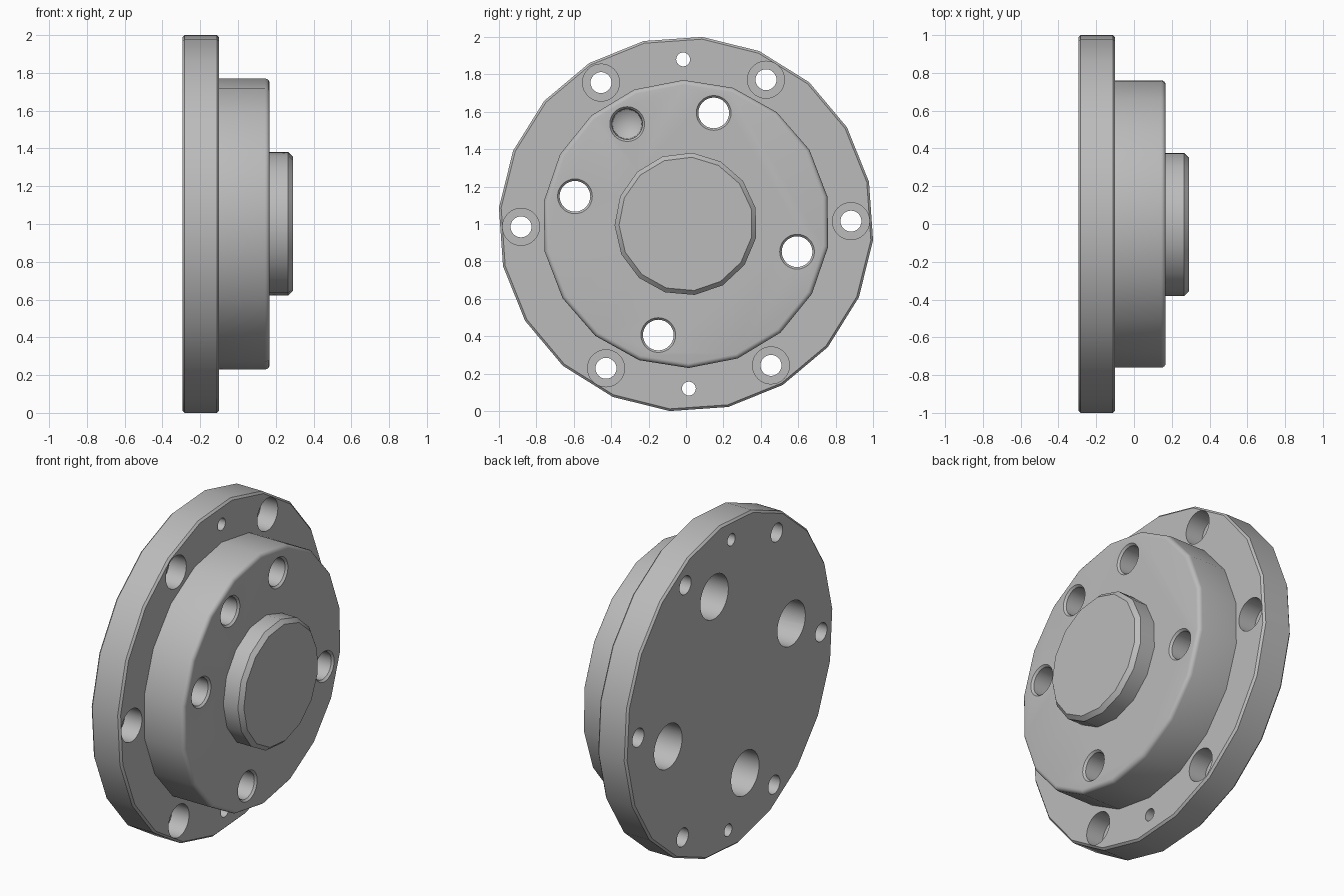
import bpy
import bmesh
from math import cos, sin, radians, pi

if "Cube" in bpy.data.objects:
    bpy.data.objects.remove(bpy.data.objects["Cube"])

steel = bpy.data.materials.new("plain grey metal")
steel.use_nodes = True
grey = (0.5, 0.5, 0.5, 1)
steel.diffuse_color = grey
steel.node_tree.nodes["Principled BSDF"].inputs["Base Color"].default_value = grey


def lathe(bm, profile, sides, phase=0, cy=0, cz=1):
    """Closed solid turned about an axis along x; profile is (x, radius) pairs."""
    rings = []
    for x, r in profile:
        if r == 0:
            rings.append([bm.verts.new((x, cy, cz))])
            continue
        angles = [radians(phase) + 2 * pi * i / sides for i in range(sides)]
        rings.append([bm.verts.new((x, cy + r * cos(a), cz + r * sin(a))) for a in angles])
    for a, b in zip(rings, rings[1:]):
        for i in range(sides):
            j = (i + 1) % sides
            if len(a) == 1:
                bm.faces.new((a[0], b[j], b[i]))
            elif len(b) == 1:
                bm.faces.new((a[i], a[j], b[0]))
            else:
                bm.faces.new((a[i], a[j], b[j], b[i]))
    for ring in (rings[0], rings[-1]):
        if len(ring) > 1:
            bm.faces.new(ring)


def make_object(name, bm):
    bmesh.ops.recalc_face_normals(bm, faces=bm.faces[:])
    mesh = bpy.data.meshes.new(name)
    bm.to_mesh(mesh)
    bm.free()
    mesh.materials.append(steel)
    obj = bpy.data.objects.new(name, mesh)
    bpy.context.collection.objects.link(obj)
    return obj


def turned(name, profile, sides, phase):
    bm = bmesh.new()
    lathe(bm, profile, sides, phase)
    return make_object(name, bm)


def combine(target, tool, operation):
    mod = target.modifiers.new(operation, "BOOLEAN")
    mod.operation = operation
    mod.solver = "EXACT"
    mod.object = tool
    bpy.ops.object.modifier_apply(modifier=mod.name)
    bpy.data.objects.remove(tool)


# Positions along the axis
back, step, face, tip = -0.295, -0.10, 0.168, 0.29

# Flange, boss and hub
flange = turned("flanged_hub", [(back, 0.992), (back + 0.012, 1.004),
                                (step - 0.012, 1.004), (step, 0.992)], 20, 13)
fillet = 0.025
boss_profile = [(step - 0.08, 0.77)] + [
    (face - fillet + fillet * sin(t), 0.77 - fillet + fillet * cos(t))
    for t in (i * pi / 8 for i in range(5))]
boss = turned("boss", boss_profile, 18, 11)
hub = turned("hub", [(face - 0.08, 0.382), (tip - 0.024, 0.382), (tip, 0.358)], 15, 13)

# Hole cutters, all in one mesh
holes = bmesh.new()


def drill(profile, angle, distance):
    a = radians(angle)
    lathe(holes, profile, 32, 0, distance * cos(a), 1 + distance * sin(a))


out = 0.05
# Counterbored bolt holes round the flange
for k in range(6):
    drill([(back - out, 0.056), (step - 0.115, 0.056), (step - 0.115, 0.099),
           (step + out, 0.099)], 1 + 60 * k, 0.882)
# Dowel holes
for angle in (91, 271):
    drill([(back - out, 0.037), (step + out, 0.037)], angle, 0.88)
# Boss holes, widened from the back and chamfered at the front
chamfer = [(face - 0.012, 0.082), (face, 0.093), (face + out, 0.093)]
for k in range(4):
    drill([(back - out, 0.135), (face - 0.15, 0.135), (face - 0.15, 0.082)] + chamfer,
          76 + 90 * k, 0.612)
# Blind hole with a conical bottom
drill([(face - 0.24, 0), (face - 0.19, 0.078)] + chamfer, 120.5, 0.62)
cutter = make_object("hole_cutter", holes)
cutter.hide_render = True

# Fuse the turned parts, then drill
bpy.ops.object.select_all(action="DESELECT")
bpy.context.view_layer.objects.active = flange
flange.select_set(True)
combine(flange, boss, "UNION")
combine(flange, hub, "UNION")
combine(flange, cutter, "DIFFERENCE")
bpy.ops.object.shade_smooth_by_angle(angle=radians(30))
